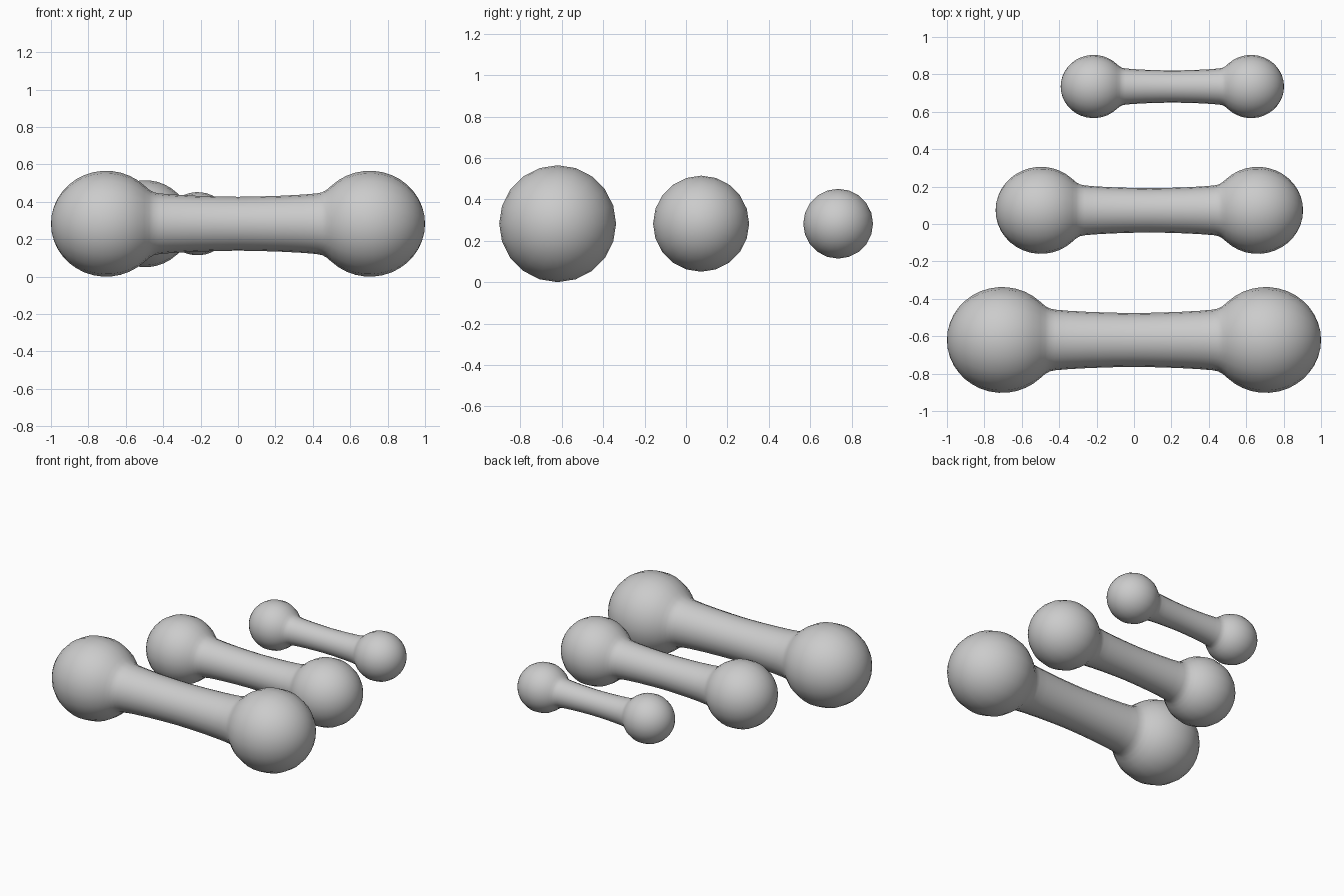
import bpy, bmesh, math

if "Cube" in bpy.data.objects:
    bpy.data.objects.remove(bpy.data.objects["Cube"])

SIDES = 20
CENTRE_Z = 0.283


def half_profile():
    """(x, radius) from the middle of the grip to the tip, for the largest piece."""
    grip = [(0.0, 0.144), (0.12, 0.146), (0.24, 0.150), (0.35, 0.156),
            (0.42, 0.162), (0.45, 0.168), (0.475, 0.182)]
    # slightly stretched ball at the end
    ball = []
    for i in range(14):
        a = math.radians(134 * (1 - i / 14))
        ball.append((0.705 + 0.295 * math.cos(a), 0.283 * math.sin(a)))
    return grip + ball


def dumbbell(name, centre, scale):
    half = half_profile()
    profile = [(-x, r) for x, r in reversed(half[1:])] + half
    bm = bmesh.new()
    rings = []
    for x, r in profile:
        rings.append([bm.verts.new((x * scale,
                                    r * scale * math.sin(2 * math.pi * k / SIDES),
                                    r * scale * math.cos(2 * math.pi * k / SIDES)))
                      for k in range(SIDES)])
    for a, b in zip(rings, rings[1:]):
        for k in range(SIDES):
            n = (k + 1) % SIDES
            bm.faces.new((a[k], a[n], b[n], b[k]))
    # rounded tips
    for ring, x in ((rings[0], -scale), (rings[-1], scale)):
        tip = bm.verts.new((x, 0, 0))
        for k in range(SIDES):
            bm.faces.new((tip, ring[k], ring[(k + 1) % SIDES]))
    bmesh.ops.recalc_face_normals(bm, faces=bm.faces)
    for f in bm.faces:
        f.smooth = True
    mesh = bpy.data.meshes.new(name)
    bm.to_mesh(mesh)
    bm.free()
    ob = bpy.data.objects.new(name, mesh)
    ob.location = centre
    bpy.context.collection.objects.link(ob)


# three weights in a row, shrinking toward the back
dumbbell("large_dumbbell", (0.0, -0.62, CENTRE_Z), 1.0)
dumbbell("medium_dumbbell", (0.082, 0.073, CENTRE_Z), 0.822)
dumbbell("small_dumbbell", (0.205, 0.735, CENTRE_Z), 0.597)
